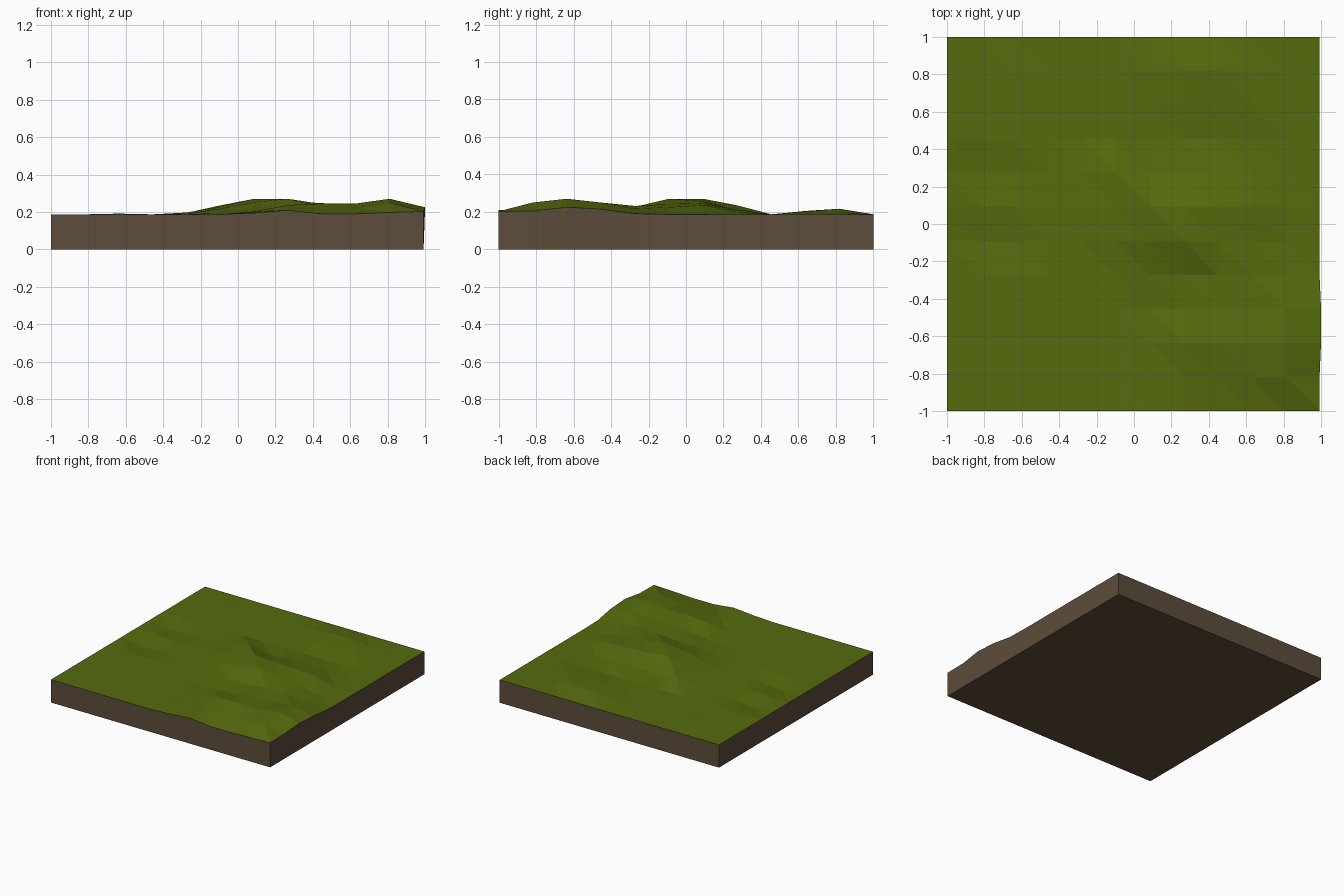
import bpy, bmesh

if "Cube" in bpy.data.objects:
    bpy.data.objects.remove(bpy.data.objects["Cube"])

N = 11            # grid cells per side
GROUND = 0.187    # level of the flat turf
# Relief above the turf in thousandths, as row: (first column, heights...)
RELIEF = {
    0: (6, 8, 23, 3, 3, 10, 16),
    1: (6, 12, 28, 28, 35, 63, 18),
    2: (6, 15, 50, 58, 58, 83, 38),
    3: (6, 10, 22, 40, 45, 63, 28),
    4: (5, 8, 25, 28, 40, 45, 30, 4),
    5: (1, -22, -15, 0, 4, 30, 65, 83, 55, 38, 10),
    6: (4, 10, 40, 83, 70, 60, 50, 10),
    7: (1, -22, -12, 0, 8, 48, 12, 20, 25, 12),
    9: (7, 15, 18, 15),
    10: (2, 4, 0, 0, 0, 10, 26, 30, 8),
}


def height(i, j):
    start, *row = RELIEF.get(j, (0, 0))
    k = i - start
    return GROUND + (row[k] / 1000 if 0 <= k < len(row) else 0)


def material(name, color):
    m = bpy.data.materials.new(name)
    m.diffuse_color = (*color, 1)
    m.use_nodes = True
    m.node_tree.nodes["Principled BSDF"].inputs["Base Color"].default_value = m.diffuse_color
    return m


bm = bmesh.new()

# Turf: regular grid, every cell split along the same diagonal
grid = []
for j in range(N + 1):
    row = []
    for i in range(N + 1):
        x = -1 + 1.992 * i / N
        if i == N and j in (2, 3):   # right edge bulges slightly at the hill
            x = 1.0
        row.append(bm.verts.new((x, -1 + 2 * j / N, height(i, j))))
    grid.append(row)
for j in range(N):
    for i in range(N):
        a, b = grid[j][i], grid[j][i + 1]
        c, d = grid[j + 1][i + 1], grid[j + 1][i]
        bm.faces.new((a, b, d))
        bm.faces.new((b, c, d))

# Earth: walls dropped from the rim to the ground, and a flat underside
rim = (grid[0][:-1] + [r[-1] for r in grid[:-1]]
       + grid[-1][:0:-1] + [r[0] for r in grid[:0:-1]])
foot = [bm.verts.new((min(v.co.x, 0.992), v.co.y, 0)) for v in rim]
for k in range(len(rim)):
    n = (k + 1) % len(rim)
    bm.faces.new((rim[k], foot[k], foot[n], rim[n])).material_index = 1
bm.faces.new(foot[::-1]).material_index = 1
bmesh.ops.recalc_face_normals(bm, faces=bm.faces)

mesh = bpy.data.meshes.new("terrain_tile")
bm.to_mesh(mesh)
bm.free()
mesh.materials.append(material("grass green", (0.091, 0.147, 0.004)))
mesh.materials.append(material("earth brown", (0.109, 0.073, 0.043)))
bpy.context.collection.objects.link(bpy.data.objects.new("terrain_tile", mesh))
